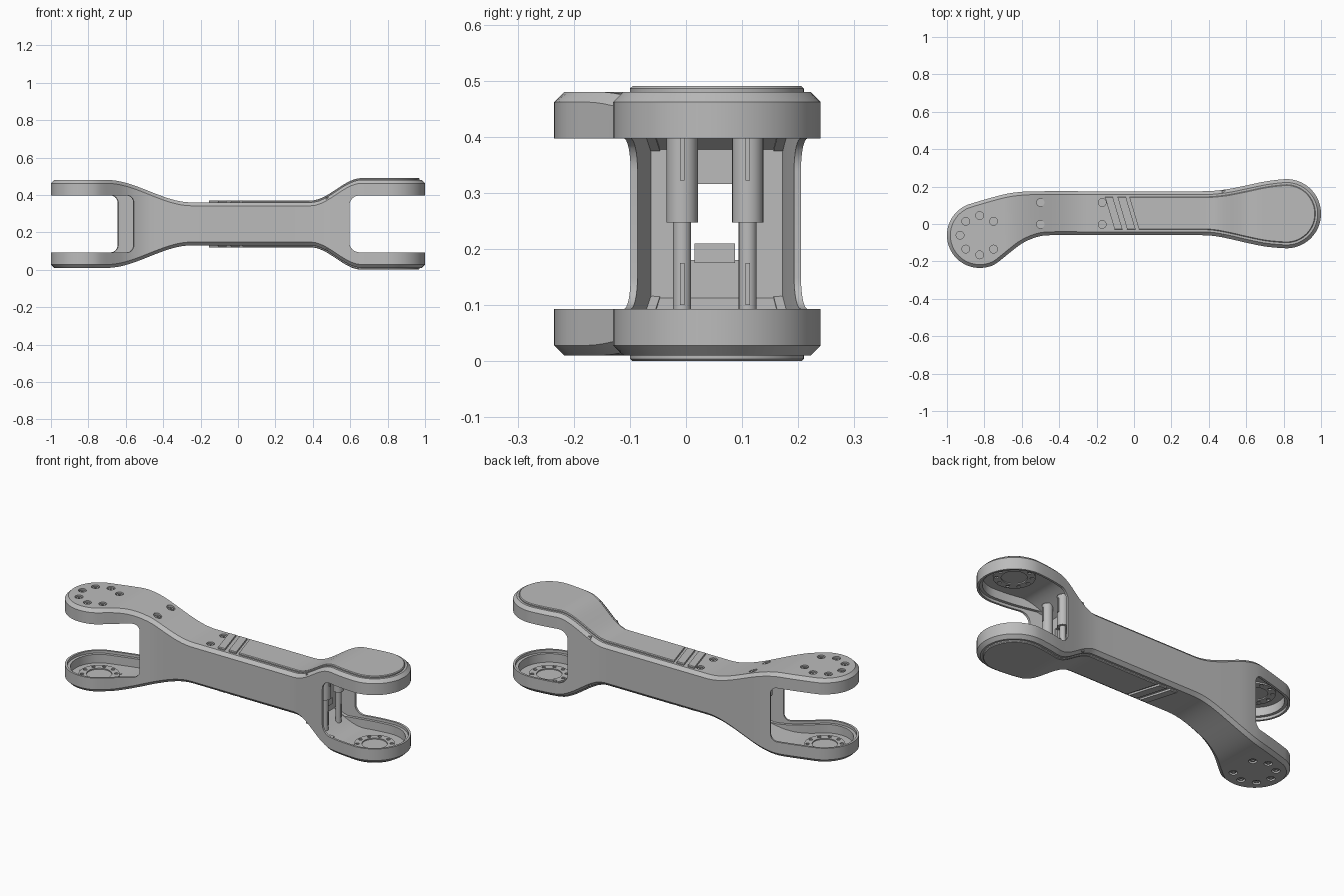
import bpy, bmesh, math
from mathutils import Vector

if "Cube" in bpy.data.objects:
    bpy.data.objects.remove(bpy.data.objects["Cube"])

H = 0.49                       # overall height, the part is mirrored about H / 2
LEFT, RIGHT = (-0.825, -0.06), (0.815, 0.055)   # joint centres
N = 110

grey = bpy.data.materials.new("light_grey")
grey.use_nodes = True
COLOUR = (0.5, 0.5, 0.5, 1)
grey.diffuse_color = COLOUR
grey.node_tree.nodes["Principled BSDF"].inputs["Base Color"].default_value = COLOUR


def make(name, bm):
    bmesh.ops.recalc_face_normals(bm, faces=bm.faces)
    me = bpy.data.meshes.new(name)
    bm.to_mesh(me)
    bm.free()
    me.materials.append(grey)
    ob = bpy.data.objects.new(name, me)
    bpy.context.collection.objects.link(ob)
    return ob


def cut(ob, cutters):
    for c in cutters:
        c.hide_render = True
        m = ob.modifiers.new("cut", 'BOOLEAN')
        m.operation, m.solver, m.object = 'DIFFERENCE', 'EXACT', c
    bpy.context.view_layer.update()
    dg = bpy.context.evaluated_depsgraph_get()
    me = bpy.data.meshes.new_from_object(ob.evaluated_get(dg))
    ob.modifiers.clear()
    ob.data = me
    for c in cutters:
        bpy.data.objects.remove(c)


def prism(name, pts, place, a, b):
    """Extrude a 2D polygon; place(p, q, h) maps it to space."""
    bm = bmesh.new()
    ends = [[bm.verts.new(place(p, q, h)) for p, q in pts] for h in (a, b)]
    for e in ends:
        bm.faces.new(e)
    for i in range(len(pts)):
        j = (i + 1) % len(pts)
        bm.faces.new((ends[0][i], ends[0][j], ends[1][j], ends[1][i]))
    return make(name, bm)


def arc(c, r, a, b, n):
    return [(c[0] + r * math.cos(math.radians(a + (b - a) * i / n)),
             c[1] + r * math.sin(math.radians(a + (b - a) * i / n))) for i in range(n + 1)]


def cylinder(name, x, y, r, z0, z1, n=24):
    return prism(name, arc((x, y), r, 0, 360, n)[:-1], lambda p, q, h: (p, q, h), z0, z1)


def box(name, x0, x1, y0, y1, z0, z1, shear=0):
    return prism(name, [(x0, y0), (x1, y0), (x1, y1), (x0, y1)],
                 lambda p, q, h: (p + shear * q, q, h), z0, z1)


def smooth(a, b, x):
    t = min(1, max(0, (x - a) / (b - a)))
    return t * t * (3 - 2 * t)


def top(x):
    return 0.36 + 0.12 * (1 - smooth(-0.7, -0.25, x) + smooth(0.39, 0.66, x))


def bottom(x):
    return H - top(x)


# Plan outline, counterclockwise
plan = arc(LEFT, 0.175, 105, 300, 12)
plan += [(-0.66, -0.15), (-0.6, -0.105), (-0.53, -0.073), (-0.45, -0.06), (-0.2, -0.06), (0.1, -0.06),
         (0.35, -0.06), (0.42, -0.063), (0.5, -0.077), (0.6, -0.1), (0.7, -0.12)]
plan += arc(RIGHT, 0.185, -95, 95, 12)
plan += [(0.7, 0.227), (0.6, 0.206), (0.5, 0.186), (0.42, 0.177), (0.35, 0.175), (0.1, 0.175),
         (-0.2, 0.175), (-0.5, 0.175), (-0.6, 0.172), (-0.7, 0.157)]


def spline(pts, n=8):
    out, v = [], [Vector(p) for p in pts]
    for i in range(len(v)):
        a, b, c, d = (v[(i + k) % len(v)] for k in (-1, 0, 1, 2))
        for s in range(n):
            t = s / n
            out.append(0.5 * (2 * b + (c - a) * t + (2 * a - 5 * b + 4 * c - d) * t * t
                              + (3 * b - a - 3 * c + d) * t ** 3))
    return out


curve = spline(plan)


def interp(chain, x):
    for a, b in zip(chain, chain[1:]):
        if a.x <= x <= b.x and b.x > a.x:
            return a.y + (b.y - a.y) * (x - a.x) / (b.x - a.x)
    return chain[-1].y


def ring(d):
    """Outline moved inward by d: lower edge left to right, then upper edge back."""
    k, loop = len(curve), []
    for i, p in enumerate(curve):
        t = (curve[(i + 1) % k] - curve[i - 1]).normalized()
        loop.append(p + Vector((-t.y, t.x)) * d)
    s = min(range(k), key=lambda i: loop[i].x)
    loop = loop[s:] + loop[:s]
    e = max(range(k), key=lambda i: loop[i].x)
    low, up = loop[:e + 1], (loop[e:] + loop[:1])[::-1]
    x0, x1 = low[0].x, low[-1].x
    xs = [x0 + (x1 - x0) * (1 - math.cos(math.pi * i / N)) / 2 for i in range(N + 1)]
    ys = [low[0].y] + [interp(low, x) for x in xs[1:-1]] + [low[-1].y]
    return list(zip(xs, ys)) + [(x, interp(up, x)) for x in xs[-2:0:-1]]


def stack(name, layers):
    """Solid made of outline rings, each (inset, height function)."""
    bm = bmesh.new()
    rows = [[bm.verts.new((x, y, z(x))) for x, y in ring(d)] for d, z in layers]
    m = 2 * N
    for a, b in zip(rows, rows[1:]):
        for i in range(m):
            j = (i + 1) % m
            bm.faces.new((a[i], a[j], b[j], b[i]))
    for r in (rows[0], rows[-1]):
        for i in range(N):
            quad = [r[i], r[i + 1], r[(m - i - 1) % m], r[(m - i) % m]]
            bm.faces.new(list(dict.fromkeys(quad)))
    return make(name, bm)


# Hollow link body with chamfered edges and a stepped rim inside
C, T = 0.018, 0.02
body = stack("link_body", [(C, bottom), (0, lambda x: bottom(x) + C), (0, lambda x: top(x) - C), (C, top)])
low_step = lambda x: max(0.078, bottom(x) + T + 0.003)
high_step = lambda x: H - low_step(x)
cavity = stack("cavity", [(0.028, lambda x: bottom(x) + T), (0.028, low_step), (0.012, low_step),
                          (0.012, high_step), (0.028, high_step), (0.028, lambda x: top(x) - T)])
cut(body, [cavity])


# Fork slots with rounded inner corners
def slot(inner, outer, r, shear):
    s = 1 if outer > inner else -1
    pts = [(outer, 0.093)]
    pts += [(inner + s * (r - r * math.cos(a)), 0.093 + r - r * math.sin(a))
            for a in (math.pi / 2 * (1 - i / 8) for i in range(9))]
    pts += [(x, H - z) for x, z in pts[::-1]]
    return prism("slot", pts, lambda p, q, h: (p + shear * h, h, q), -0.5, 0.5)


cut(body, [slot(0.595, 1.4, 0.055, 0), slot(-0.585, -1.4, 0.04, -0.35)])

# Counterbored screws: joint circle on both faces, four along the top
sites = [(*arc(LEFT, 0.105, 45 * k, 45 * k, 1)[0], f) for k in range(1, 8) for f in (0, 1)]
sites += [(x, y, 1) for x in (-0.5, -0.17) for y in (-0.002, 0.115)]
holes, spans = [], []
for x, y, f in sites:
    z = top(x)
    holes.append(cylinder("hole", x, y, 0.021, *((z - 0.012, z + 0.05) if f else (H - z - 0.05, H - z + 0.012))))
    spans.append((x, y, f, z))
cut(body, holes)
for x, y, f, z in spans:
    a, b = z - 0.022, z - 0.004
    screw = cylinder("screw", x, y, 0.014, *((a, b) if f else (H - b, H - a)))
    c, d = b - 0.006, b + 0.01
    cut(screw, [cylinder("socket", x, y, 0.007, *((c, d) if f else (H - d, H - c)), 6)])

# Raised cover pads with slanted stripes, top and bottom
for name, sign in (("top_pad", 1), ("bottom_pad", -1)):
    def level(h, s=sign):
        return lambda x: H / 2 + s * (top(x) + h - H / 2)
    pad = stack(name, [(0.03, level(-0.01)), (0.03, level(0.006)), (0.034, level(0.01))])
    cut(pad, [box("gap", a, b, -0.5, 0.5, -1, 1, -0.3)
              for a, b in ((-1.5, -0.112), (-0.07, -0.045), (0.0, 0.018))])

# Bearing flanges in the fork trays
for side, (cx, cy) in (("left", RIGHT), ("right", LEFT)):
    for where in ("lower", "upper"):
        z = lambda h: h if where == "lower" else H - h
        a, b = sorted((z(0.025), z(0.038)))
        flange = cylinder(f"{where}_{side}_flange", cx, cy, 0.105, a, b, 48)
        c, d = sorted((z(0.032), z(0.06)))
        cut(flange, [cylinder("bolt_hole", *arc((cx, cy), 0.088, 36 * k, 36 * k, 1)[0], 0.01, c, d, 16)
                     for k in range(10)] + [cylinder("recess", cx, cy, 0.065, c, d, 40)])

# Internal bulkheads with a window
for name, x, y0, y1 in (("left_bulkhead", 0.48, -0.064, 0.178), ("right_bulkhead", -0.43, -0.052, 0.167)):
    wall = box(name, x - 0.01, x + 0.01, y0, y1, 0.105, 0.385)
    cut(wall, [box("window", x - 0.1, x + 0.1, -0.02, 0.125, 0.18, 0.316)])
box("cable_block", 0.47, 0.53, 0.015, 0.087, 0.175, 0.21)
box("tray_tab", 0.63, 0.66, -0.1, -0.08, 0.025, 0.09)

# Screw posts with ribs at both fork roots
for side, x, dx in (("left", 0.55, 1), ("right", -0.5, -1)):
    for y in (-0.007, 0.11):
        z1 = top(x) - 0.016
        cylinder(f"{side}_upper_post", x, y, 0.028, 0.247, z1)
        cylinder(f"{side}_lower_post", x, y, 0.016, H - z1, 0.25)
        for r, a, b in ((0.028, 0.322, 0.4), (0.016, 0.1, 0.175)):
            e = sorted((x, x + dx * (r + 0.005)))
            box(f"{side}_post_rib", *e, y - 0.004, y + 0.004, a, b)

# Centre in plan and shade
bpy.ops.object.select_all(action='DESELECT')
for ob in bpy.context.collection.objects:
    if ob.type == 'MESH':
        ob.select_set(True)
        bpy.context.view_layer.objects.active = ob
bpy.ops.object.shade_smooth_by_angle(angle=math.radians(28))
